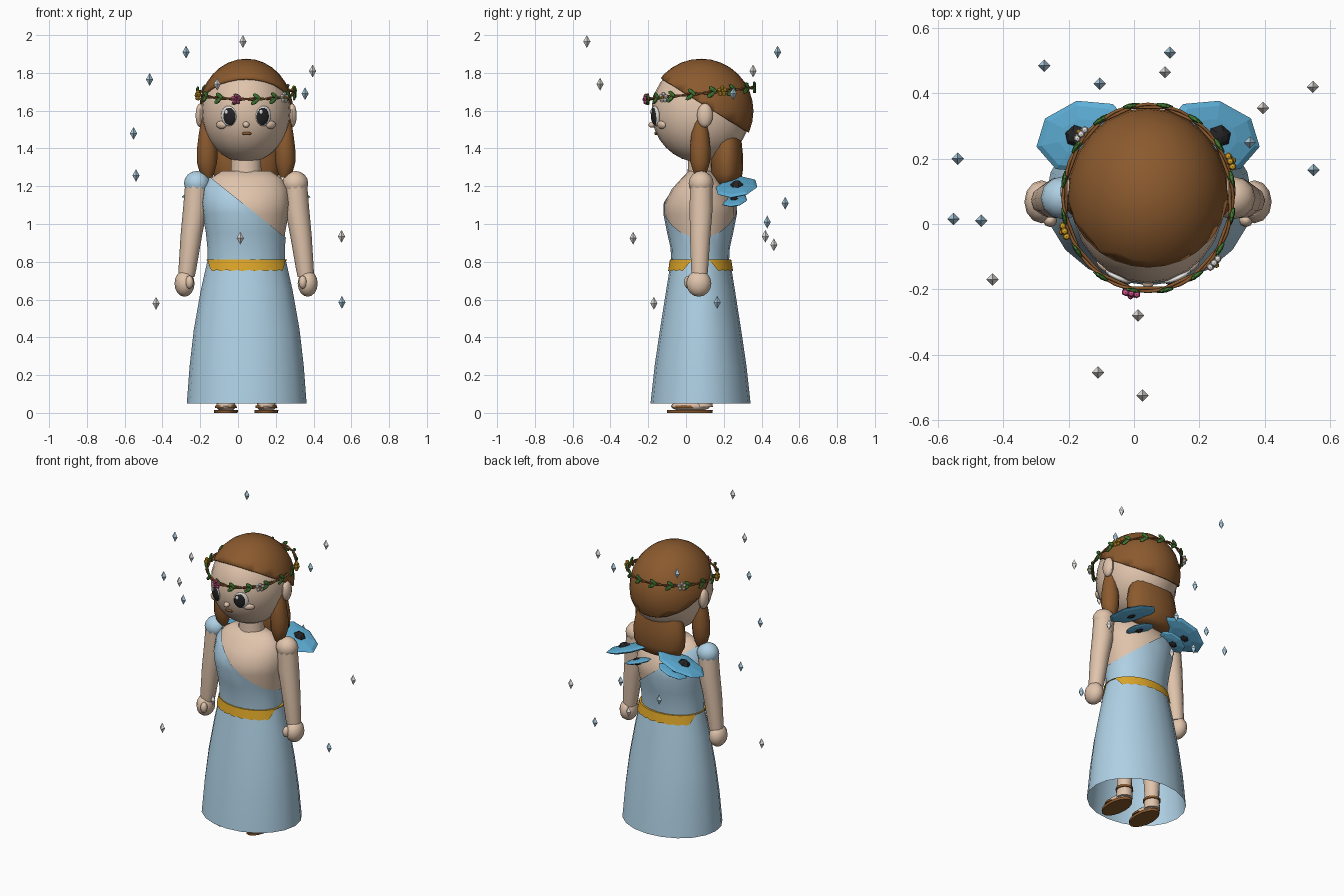
import bpy, bmesh, math
from mathutils import Matrix, Vector, Euler

if "Cube" in bpy.data.objects:
    bpy.data.objects.remove(bpy.data.objects["Cube"])

CX, CY = 0.043, 0.08          # body axis


def srgb(r, g, b):
    f = lambda c: c / 12.92 if c <= 0.04045 else ((c + 0.055) / 1.055) ** 2.4
    return (f(r / 255), f(g / 255), f(b / 255), 1)


MATS = {}
for name, col in {
    "skin": (224, 196, 172), "pale_blue": (174, 208, 228), "brown": (139, 90, 46),
    "gold": (220, 165, 40), "wing_blue": (94, 175, 215), "black": (36, 36, 38),
    "leaf_green": (66, 122, 52), "pink": (214, 84, 140), "white": (232, 228, 224),
}.items():
    m = bpy.data.materials.new(name)
    m.diffuse_color = srgb(*col)
    m.use_nodes = True
    m.node_tree.nodes["Principled BSDF"].inputs["Base Color"].default_value = m.diffuse_color
    MATS[name] = m


def finish(bm, name, mat, smooth=True, fix=True):
    if fix:
        bmesh.ops.recalc_face_normals(bm, faces=bm.faces)
    me = bpy.data.meshes.new(name)
    bm.to_mesh(me)
    bm.free()
    ob = bpy.data.objects.new(name, me)
    bpy.context.collection.objects.link(ob)
    me.materials.append(MATS[mat])
    if smooth:
        bpy.ops.object.select_all(action='DESELECT')
        ob.select_set(True)
        bpy.context.view_layer.objects.active = ob
        bpy.ops.object.shade_smooth_by_angle(angle=math.radians(50))
    return ob


def ball(bm, loc, radii, rot=None, u=16, v=10):
    """Ellipsoid added to a bmesh."""
    r = rot if rot is not None else Matrix()
    mx = Matrix.Translation(loc) @ r.to_4x4() @ Matrix.Diagonal((*radii, 1))
    bmesh.ops.create_uvsphere(bm, u_segments=u, v_segments=v, radius=1, matrix=mx)


def blob(name, mat, loc, radii, rot=None, u=16, v=10, smooth=True):
    bm = bmesh.new()
    ball(bm, loc, radii, rot, u, v)
    return finish(bm, name, mat, smooth)


def loft(sections, n=16, bottom=True, top=True):
    """Stacked ellipses (x, y, z, rx, ry)."""
    bm = bmesh.new()
    rings = []
    for x, y, z, rx, ry in sections:
        rings.append([bm.verts.new((x + rx * math.cos(2 * math.pi * i / n),
                                    y + ry * math.sin(2 * math.pi * i / n), z)) for i in range(n)])
    for a, b in zip(rings, rings[1:]):
        for i in range(n):
            bm.faces.new((a[i], a[(i + 1) % n], b[(i + 1) % n], b[i]))
    if bottom:
        bm.faces.new(rings[0][::-1])
    if top:
        bm.faces.new(rings[-1])
    return bm


# Skirt, open at the hem
skirt = [(0.05, .317, .265), (.25, .302, .243), (.44, .28, .215), (.65, .243, .182), (.81, .207, .156)]
finish(loft([(CX + .003, CY - .003, z, a, b) for z, a, b in skirt], 20, bottom=False), "skirt", "pale_blue")

# Gold waistband, deep at front and back and thin at the sides
bm = bmesh.new()
rows, N = [], 64
for i in range(N):
    a = 2 * math.pi * i / N
    s = abs(math.sin(a))
    depth = .005 + .053 * min(1, max(0, (s - .3) / .25)) + .004 * math.sin(i * 2.3) * (s > .5)
    rows.append([bm.verts.new((CX + .003 + (rx + .006) * math.cos(a), CY - .003 + (ry + .006) * math.sin(a), z))
                 for rx, ry, z in ((.207 + .225 * depth, .156 + .165 * depth, .812 - depth),
                                   (.207, .156, .812), (.185, .134, .812))])
for i in range(N):
    a, b = rows[i], rows[(i + 1) % N]
    for k in range(2):
        bm.faces.new((a[k], b[k], b[k + 1], a[k + 1]))
finish(bm, "waistband", "gold")

# Torso and one-shouldered bodice cut on a diagonal
torso = [(.78, .198, .145), (.87, .198, .15), (.95, .206, .168), (1.05, .224, .188), (1.11, .232, .188),
         (1.185, .222, .15), (1.24, .19, .1), (1.28, .13, .06)]
finish(loft([(CX, CY - .005, z, a, b) for z, a, b in torso], 20), "torso", "skin")
bm = loft([(CX, CY - .005, z + .004, a + .007, b + .007) for z, a, b in torso], 20)
bmesh.ops.bisect_plane(bm, geom=bm.verts[:] + bm.edges[:] + bm.faces[:], plane_co=(-.15, 0, 1.25),
                       plane_no=Vector((.8, 0, 1)).normalized(), clear_outer=True)
finish(bm, "bodice", "pale_blue")

# Neck and head
finish(loft([(CX, CY, 1.24, .085, .075), (CX, CY, 1.3, .08, .07), (CX, CY, 1.4, .08, .07)]), "neck", "skin")
HC, HR = Vector((CX, CY, 1.595)), Vector((.236, .263, .27))
blob("head", "skin", HC, HR, u=24, v=16)

# Hair cap cut by a plane sloping down to the back
bm = bmesh.new()
ball(bm, HC + Vector((0, 0, .003)), (.249, .277, .277), u=24, v=16)
bmesh.ops.bisect_plane(bm, geom=bm.verts[:] + bm.edges[:] + bm.faces[:], plane_co=(0, CY, 1.64),
                       plane_no=Vector((0, .62, 1)).normalized(), clear_inner=True)
cap = finish(bm, "hair_cap", "brown")
sol = cap.modifiers.new("thickness", 'SOLIDIFY')
sol.thickness = .02
sol.offset = -1

# Long hair at the back
finish(loft([(CX, y, z, a, b) for y, z, a, b in (
    (.21, 1.195, .1, .04), (.215, 1.215, .15, .07), (.215, 1.27, .178, .085), (.215, 1.35, .18, .088),
    (.215, 1.43, .165, .08), (.22, 1.5, .12, .06))], 16), "back_hair", "brown")


def face_spot(name, mat, dx, z, rx, rz, thick, out=0.0, rot=0):
    """Flattened ellipsoid lying on the front of the head."""
    dz = z - HC.z
    dy = -HR.y * math.sqrt(1 - (dx / HR.x) ** 2 - (dz / HR.z) ** 2)
    n = Vector((dx / HR.x ** 2, dy / HR.y ** 2, dz / HR.z ** 2)).normalized()
    r = n.to_track_quat('-Y', 'Z').to_matrix()
    blob(name, mat, HC + Vector((dx, dy, dz)) + n * out, (rx, thick, rz), r)


# Face
for s, side in ((-1, "left"), (1, "right")):
    face_spot(f"eye_white_{side}", "white", s * .092, 1.572, .045, .054, .012)
    face_spot(f"eye_pupil_{side}", "black", s * .086, 1.57, .036, .046, .012, .005)
    face_spot(f"eye_glint_{side}", "white", s * .086 - .012, 1.593, .01, .012, .006, .015)
    face_spot(f"cheek_{side}", "skin", s * .13, 1.525, .032, .021, .014, .002)
    blob(f"ear_{side}", "skin", (CX + s * .243, .1, 1.575), (.026, .042, .064), u=10, v=8)
face_spot("nose", "skin", 0, 1.527, .018, .016, .02, .004)
face_spot("mouth", "brown", .003, 1.48, .026, .009, .008, .002)

# Mirrored limbs, side locks, feet and wings
for s, side in ((-1, "left"), (1, "right")):
    X = lambda d: CX + s * d
    finish(loft([(X(d), y, z, a, b) for d, y, z, a, b in (
        (.2, .075, 1.245, .02, .02), (.207, .075, 1.275, .04, .036), (.207, .075, 1.33, .054, .053),
        (.206, .075, 1.4, .054, .055), (.208, .075, 1.48, .042, .046), (.212, .08, 1.56, .024, .028))][:],
        12), f"side_lock_{side}", "brown")
    blob(f"shoulder_{side}", "pale_blue" if s < 0 else "skin", (X(.26), .08, 1.215), (.069, .066, .066), u=12, v=8)
    finish(loft([(X(d), y, z, a, a) for d, y, z, a in (
        (.316, .072, .72, .043), (.311, .072, .76, .047), (.29, .075, .94, .057),
        (.27, .08, 1.08, .064), (.262, .08, 1.2, .062))], 10), f"arm_{side}", "skin")
    blob(f"hand_{side}", "skin", (X(.326), .068, .685), (.053, .066, .07), u=12, v=8)
    blob(f"thumb_{side}", "skin", (X(.3), .012, .692), (.022, .022, .035), u=8, v=6)

    # Legs and sandals
    fx = CX + s * .107
    finish(loft([(fx, .09, .03, .05, .052), (fx, .09, .12, .044, .046), (fx, .085, .5, .062, .062)], 12),
           f"leg_{side}", "skin")
    blob(f"foot_{side}", "skin", (fx, .025, .036), (.052, .105, .03), u=12, v=8)
    finish(loft([(fx, .02, 0, .062, .12), (fx, .02, .016, .064, .122)], 16), f"sandal_sole_{side}", "brown")
    finish(loft([(fx, .0, .026, .058, .07), (fx, .0, .04, .056, .068)], 16), f"sandal_strap_{side}", "brown")
    finish(loft([(fx, .09, .085, .053, .055), (fx, .09, .1, .052, .054)], 12), f"ankle_strap_{side}", "brown")

    # Drooping wings with dark spots
    tilt = Euler((0, s * math.radians(20), s * math.radians(-12))).to_matrix()
    blob(f"upper_wing_{side}", "wing_blue", (X(.195), .268, 1.195), (.16, .112, .02), tilt, 8, 6, False)
    blob(f"upper_wing_spot_{side}", "black", (X(.215), .27, 1.195), (.042, .038, .036), tilt, 6, 6, False)
    blob(f"lower_wing_{side}", "wing_blue", (X(.125), .255, 1.125), (.095, .07, .014), tilt, 8, 6, False)
    blob(f"lower_wing_spot_{side}", "black", (X(.135), .255, 1.12), (.03, .028, .024), tilt, 6, 6, False)


# Wreath: two twisted vines on a tilted ellipse
def wreath(a, dr=0.0, dz=0.0):
    y = CY + (.282 + dr) * math.sin(a)
    return Vector((CX + (.256 + dr) * math.cos(a), y, 1.692 + .11 * (y - CY) + dz))


for k in range(2):
    cu = bpy.data.curves.new("wreath_vine", 'CURVE')
    cu.dimensions = '3D'
    cu.bevel_depth, cu.bevel_resolution = .005, 1
    sp = cu.splines.new('POLY')
    sp.points.add(63)
    sp.use_cyclic_u = True
    for i, p in enumerate(sp.points):
        a = 2 * math.pi * i / 64
        p.co = (*wreath(a, .005 * math.cos(8 * a + k * math.pi), .006 * math.sin(8 * a + k * math.pi)), 1)
    cu.materials.append(MATS["brown"])
    bpy.context.collection.objects.link(bpy.data.objects.new(f"wreath_vine_{k + 1}", cu))

# Wreath leaves in pairs
bm = bmesh.new()
for i in range(16):
    a = 2 * math.pi * (i + .5) / 16
    for up in (-1, 1):
        rot = Matrix.Rotation(a + math.pi / 2, 3, 'Z') @ Matrix.Rotation(up * .6, 3, 'Y')
        ball(bm, wreath(a + up * .02, .006, up * .014), (.028, .008, .012), rot, 6, 4)
finish(bm, "wreath_leaves", "leaf_green", False)

# Wreath flowers: five petals around a centre
for n, (deg, petal, core) in enumerate(((259, "pink", "pink"), (318, "white", "gold"), (200, "gold", "gold"),
                                        (22, "gold", "gold"), (139, "white", "gold"))):
    a = math.radians(deg)
    c = wreath(a, .016)
    t = Vector((-math.sin(a), math.cos(a), 0))
    bm = bmesh.new()
    for k in range(5):
        w = 2 * math.pi * k / 5 + .3
        ball(bm, c + t * (.018 * math.cos(w)) + Vector((0, 0, .018 * math.sin(w))), (.012,) * 3, u=6, v=4)
    finish(bm, f"flower_petals_{n + 1}", petal, False)
    blob(f"flower_centre_{n + 1}", core, wreath(a, .026), (.009,) * 3, u=6, v=4, smooth=False)

# Floating octahedral sparkles
SPARKS = {
    "pale_blue": [(-.275, .485, 1.91), (.355, .25, 1.69), (.55, .165, .585), (.11, .525, 1.11), (-.105, .43, 1.01),
                  (-.468, .01, 1.765), (-.553, .015, 1.48), (-.54, .2, 1.257)],
    "white": [(.026, -.525, 1.966), (.395, .355, 1.81), (-.434, -.17, .58), (.548, .42, .935),
              (.012, -.28, .925), (-.11, -.455, 1.74), (.095, .465, .89)],
}
for mat, spots in SPARKS.items():
    bm = bmesh.new()
    for p in spots:
        ball(bm, p, (.019, .019, .034), None, 4, 2)
    finish(bm, f"sparkles_{mat}", mat, False)
